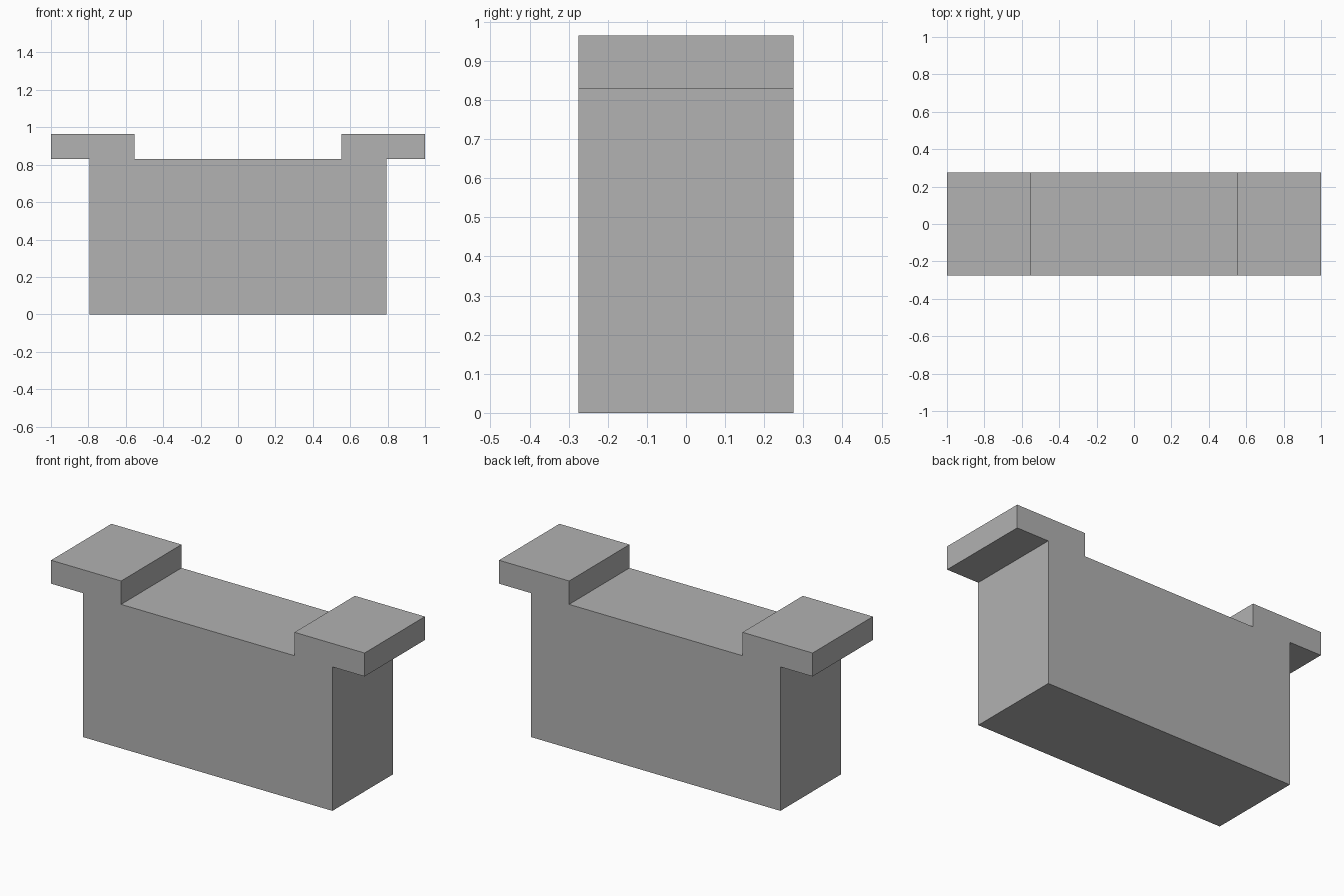
import bpy
import bmesh

cube = bpy.data.objects.get("Cube")
if cube:
    bpy.data.objects.remove(cube, do_unlink=True)

# Material
grey = bpy.data.materials.new("plain_grey")
grey.use_nodes = True
colour = (0.445, 0.445, 0.445, 1)
grey.diffuse_color = colour
grey.node_tree.nodes["Principled BSDF"].inputs["Base Color"].default_value = colour

# Main dimensions
HALF_DEPTH = 0.275
BODY_X, STEP_X, LEDGE_X = 0.795, 0.553, 1.0
BODY_TOP, LEDGE_TOP = 0.83, 0.965

# Right half of the outline, mirrored to close the other side
half = [(BODY_X, 0), (BODY_X, BODY_TOP), (LEDGE_X, BODY_TOP),
        (LEDGE_X, LEDGE_TOP), (STEP_X, LEDGE_TOP), (STEP_X, BODY_TOP)]
outline = half + [(-x, z) for x, z in reversed(half)]

# Extrude the outline from front to back
bm = bmesh.new()
front = bm.faces.new([bm.verts.new((x, -HALF_DEPTH, z)) for x, z in outline])
extruded = bmesh.ops.extrude_face_region(bm, geom=[front], use_keep_orig=True)
back_verts = [g for g in extruded["geom"] if isinstance(g, bmesh.types.BMVert)]
bmesh.ops.translate(bm, verts=back_verts, vec=(0, 2 * HALF_DEPTH, 0))
bmesh.ops.recalc_face_normals(bm, faces=bm.faces)

mesh = bpy.data.meshes.new("block_with_end_ledges")
bm.to_mesh(mesh)
bm.free()
mesh.materials.append(grey)
block = bpy.data.objects.new("block_with_end_ledges", mesh)
bpy.context.collection.objects.link(block)
